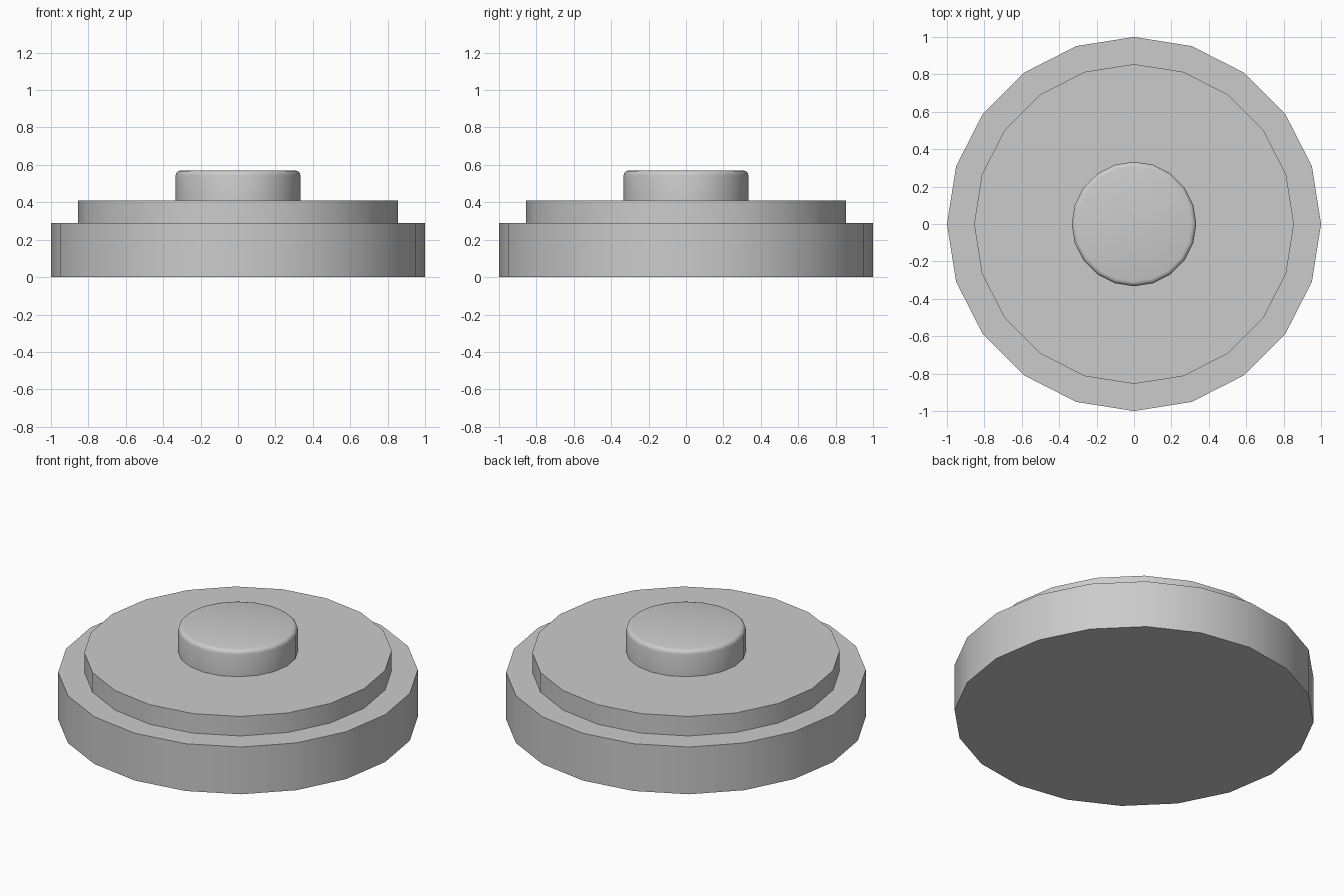
import bpy
import math

if "Cube" in bpy.data.objects:
    bpy.data.objects.remove(bpy.data.objects["Cube"])

SIDES = 20


def disc(name, radius, z0, z1, bevel=0.0):
    """Upright 20-sided disc, optionally with a rounded top rim."""
    bpy.ops.mesh.primitive_cylinder_add(
        vertices=SIDES, radius=radius, depth=z1 - z0,
        location=(0, 0, (z0 + z1) / 2))
    obj = bpy.context.object
    obj.name = name
    if bevel:
        # weight only the top rim so the foot stays square
        mesh = obj.data
        weights = mesh.attributes.new("bevel_weight_edge", 'FLOAT', 'EDGE')
        for e in mesh.edges:
            if all(mesh.vertices[v].co.z > 0 for v in e.vertices):
                weights.data[e.index].value = 1.0
        mod = obj.modifiers.new("rounded_rim", 'BEVEL')
        mod.limit_method = 'WEIGHT'
        mod.width = bevel
        mod.segments = 3
        bpy.ops.object.modifier_apply(modifier=mod.name)
    bpy.ops.object.shade_smooth_by_angle(angle=math.radians(35))
    return obj


# wide bottom plate
disc("base_plate", 1.0, 0.0, 0.29)
# stepped middle tier
disc("middle_tier", 0.855, 0.29, 0.41)
# push button with rounded top rim
disc("button", 0.333, 0.41, 0.57, bevel=0.025)
